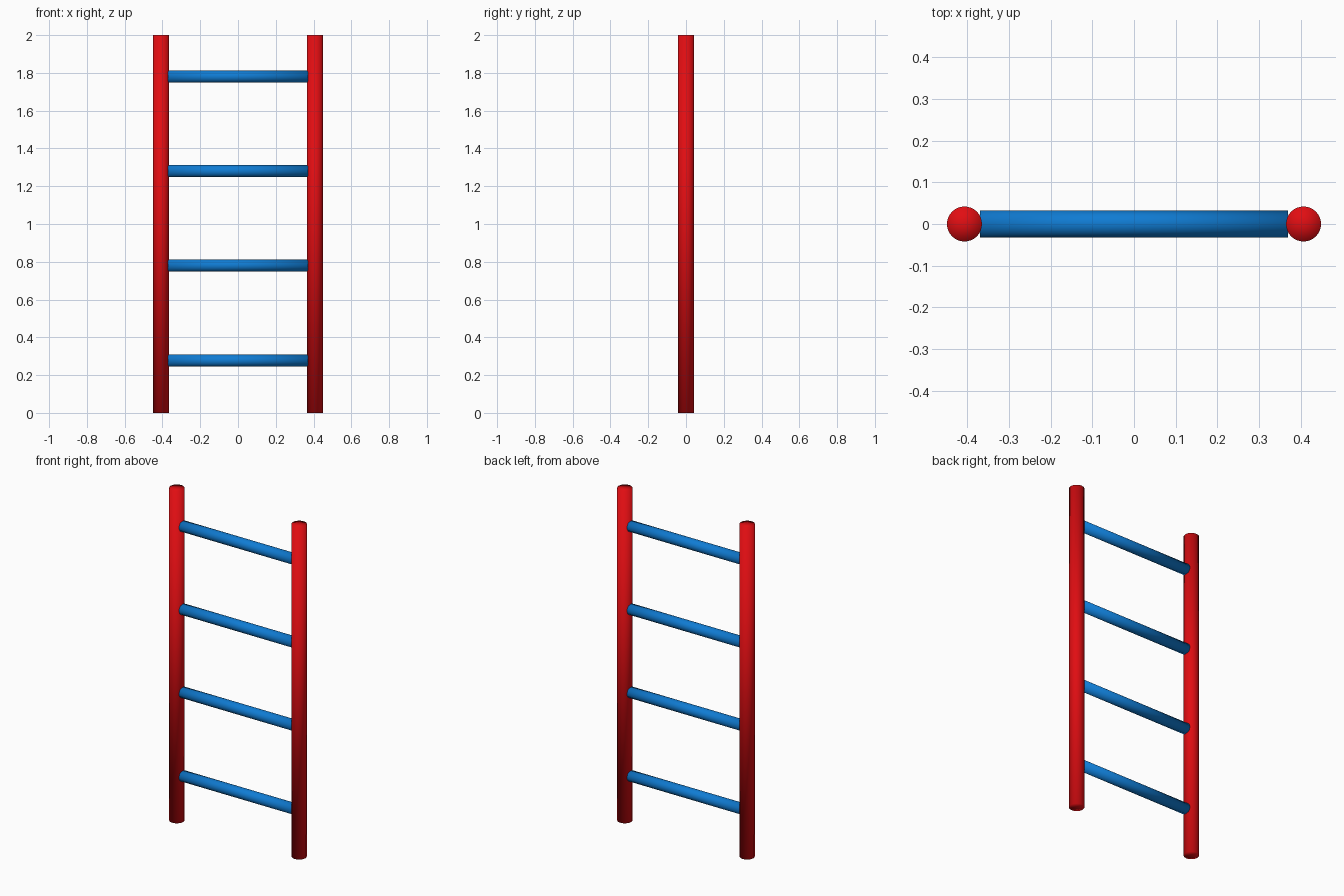
import bpy, bmesh
from math import pi
from mathutils import Matrix, Vector

if "Cube" in bpy.data.objects:
    bpy.data.objects.remove(bpy.data.objects["Cube"])

RAIL_X, RAIL_R, HEIGHT = 0.407, 0.042, 2.0
RUNG_HALF, RUNG_R = 0.37, 0.032
RUNG_Z = (0.277, 0.78, 1.28, 1.78)


def material(name, color):
    mat = bpy.data.materials.new(name)
    mat.diffuse_color = color
    mat.use_nodes = True
    mat.node_tree.nodes["Principled BSDF"].inputs["Base Color"].default_value = mat.diffuse_color
    return mat


def rod(name, radius, length, location, mat, along_x=False):
    bm = bmesh.new()
    bmesh.ops.create_cone(bm, cap_ends=True, cap_tris=True, segments=32,
                          radius1=radius, radius2=radius, depth=length)
    if along_x:
        # rungs carry a loop halfway along
        bmesh.ops.bisect_plane(bm, geom=bm.verts[:] + bm.edges[:] + bm.faces[:],
                               plane_co=Vector((0, 0, 0)), plane_no=Vector((0, 0, 1)))
        bm.transform(Matrix.Rotation(pi / 2, 4, 'Y'))
    for f in bm.faces:
        f.smooth = True
    mesh = bpy.data.meshes.new(name)
    bm.to_mesh(mesh)
    bm.free()
    mesh.materials.append(mat)
    obj = bpy.data.objects.new(name, mesh)
    obj.location = location
    bpy.context.collection.objects.link(obj)
    return obj


red = material("rail_red", (0.75, 0.004, 0.006, 1))
blue = material("rung_blue", (0.005, 0.2, 0.65, 1))

# Upright rails
for side, x in (("left", -RAIL_X), ("right", RAIL_X)):
    rod(f"{side}_rail", RAIL_R, HEIGHT, (x, 0, HEIGHT / 2), red)

# Rungs between the rails
for i, z in enumerate(RUNG_Z, 1):
    rod(f"rung_{i}", RUNG_R, RUNG_HALF * 2, (0, 0, z), blue, along_x=True)
